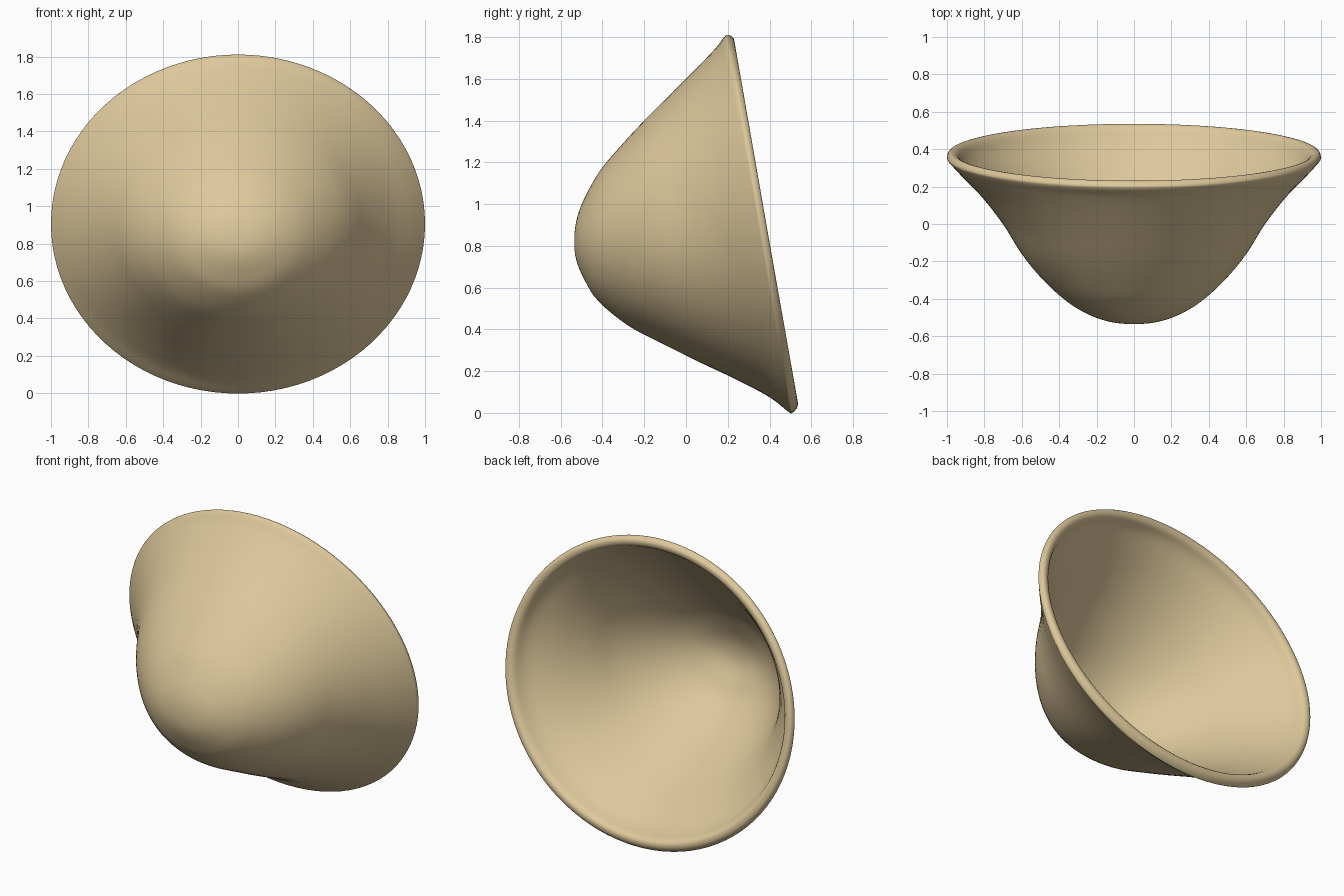
import bpy, bmesh, math

if "Cube" in bpy.data.objects:
    bpy.data.objects.remove(bpy.data.objects["Cube"])

# Outer shell rings: top point (y, z), bottom point (y, z), half width in x
OUTER = [
    (-.535, .82, -.535, .82, 0),
    (-.525, .92, -.525, .73, .12),
    (-.49, 1.02, -.485, .635, .235),
    (-.415, 1.155, -.42, .535, .355),
    (-.32, 1.27, -.28, .42, .485),
    (-.20, 1.40, -.12, .335, .60),
    (-.06, 1.54, .06, .245, .70),
    (.06, 1.66, .24, .16, .815),
    (.145, 1.75, .40, .075, .93),
]
# Rounded lip
LIP = [
    (.183, 1.80, .487, .008, .985),
    (.205, 1.81, .508, .0, 1.0),
    (.230, 1.79, .534, .03, .985),
    (.222, 1.755, .522, .07, .945),
]
SEG, SUB, WALL = 96, 4, .03


def inset(r):
    """Matching inner ring: smaller and pushed back by the wall thickness."""
    k = WALL if r[4] > 0 else 0
    k = min(k, r[4] * .15)
    return (r[0] + .025, r[1] - k, r[2] + .025, r[3] + k, r[4] - k)


def flipped(r):
    return (r[2], r[3], r[0], r[1], -r[4])


def catmull(a, b, c, d, t):
    return .5 * (2 * b + (c - a) * t + (2 * a - 5 * b + 4 * c - d) * t * t
                 + (3 * b - a - 3 * c + d) * t ** 3)


# Smooth the ring sequence from outer tip, over the lip, to inner tip
keys = OUTER + LIP + [inset(r) for r in reversed(OUTER)]
pts = [flipped(keys[1])] + keys + [flipped(keys[-2])]
rings = []
for i in range(1, len(pts) - 2):
    for s in range(SUB):
        rings.append([catmull(*q, s / SUB) for q in zip(*pts[i - 1:i + 3])])
rings.append(list(keys[-1]))

# Loft elliptical rings into a closed shell
bm = bmesh.new()
loops = []
for ty, tz, by, bz, w in rings:
    loop = []
    for j in range(SEG):
        a = 2 * math.pi * j / SEG
        c, s = math.cos(a), math.sin(a)
        loop.append(bm.verts.new((w * s, (ty + by) / 2 + (ty - by) / 2 * c,
                                  (tz + bz) / 2 + (tz - bz) / 2 * c)))
    loops.append(loop)
for p, q in zip(loops, loops[1:]):
    for j in range(SEG):
        k = (j + 1) % SEG
        bm.faces.new((p[j], p[k], q[k], q[j]))
bmesh.ops.remove_doubles(bm, verts=bm.verts, dist=1e-5)
bmesh.ops.recalc_face_normals(bm, faces=bm.faces)
for f in bm.faces:
    f.smooth = True

mesh = bpy.data.meshes.new("bowl_shell")
bm.to_mesh(mesh)
bm.free()
bowl = bpy.data.objects.new("bowl_shell", mesh)
bpy.context.collection.objects.link(bowl)

mat = bpy.data.materials.new("tan")
mat.diffuse_color = (.73, .58, .33, 1)
mat.use_nodes = True
mat.node_tree.nodes["Principled BSDF"].inputs["Base Color"].default_value = mat.diffuse_color
mesh.materials.append(mat)
